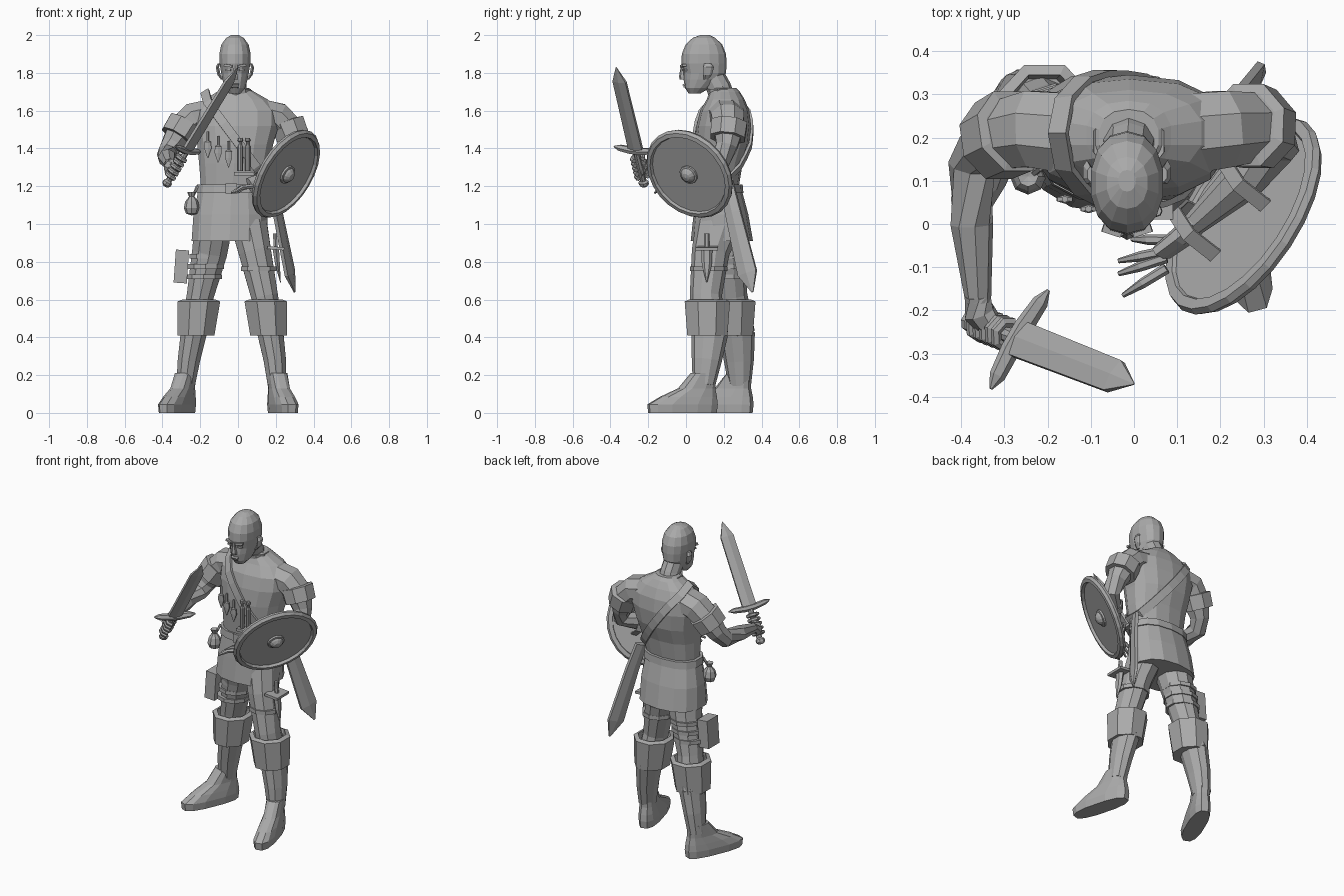
import bpy, bmesh
from math import sin, cos, pi, radians
from mathutils import Vector, Matrix

if "Cube" in bpy.data.objects:
    bpy.data.objects.remove(bpy.data.objects["Cube"])

grey = bpy.data.materials.new("Plain grey")
grey.use_nodes = True
grey.diffuse_color = (0.4, 0.4, 0.4, 1)
grey.node_tree.nodes["Principled BSDF"].inputs["Base Color"].default_value = (0.4, 0.4, 0.4, 1)


def finish(name, bm):
    bmesh.ops.remove_doubles(bm, verts=bm.verts, dist=0.0001)
    bmesh.ops.recalc_face_normals(bm, faces=bm.faces)
    mesh = bpy.data.meshes.new(name)
    bm.to_mesh(mesh)
    bm.free()
    mesh.materials.append(grey)
    ob = bpy.data.objects.new(name, mesh)
    bpy.context.collection.objects.link(ob)
    return ob


def spow(v, p):
    return abs(v) ** p * (1 if v >= 0 else -1)


def tube(name, rings, n=8, ref=(0, 1, 0), flat=False, power=1, hub=None, closed=False):
    """Skin elliptical rings (x, y, z, radius_u, radius_v) along a path."""
    bm = bmesh.new()
    pts = [Vector(r[:3]) for r in rings]
    loops, last = [], len(pts) - 1
    for i, r in enumerate(rings):
        before = pts[i - 1] if i or closed else pts[0]
        after = pts[(i + 1) % len(pts)] if i < last or closed else pts[last]
        t = Vector((0, 0, 1)) if flat else (after - before).normalized()
        side = pts[i] - Vector(hub) if hub else Vector(ref)
        u = side.cross(t).normalized()
        v = t.cross(u)
        angles = [(k + 0.5) * 2 * pi / n for k in range(n)]
        loops.append([bm.verts.new(pts[i] + u * r[3] * spow(cos(a), power)
                                   + v * r[4] * spow(sin(a), power)) for a in angles])
    pairs = list(zip(loops, loops[1:])) + ([(loops[-1], loops[0])] if closed else [])
    for a, b in pairs:
        for k in range(n):
            j = (k + 1) % n
            bm.faces.new((a[k], a[j], b[j], b[k]))
    if not closed:
        bm.faces.new(loops[0])
        bm.faces.new(loops[-1])
    return finish(name, bm)


def lathe(name, profile, centre, axis=(0, 0, 1), n=10):
    """Spin (radius, height) points about an axis."""
    bm = bmesh.new()
    line = [bm.verts.new((r, 0, h)) for r, h in profile]
    edges = [bm.edges.new(p) for p in zip(line, line[1:])]
    bmesh.ops.spin(bm, geom=line + edges, cent=(0, 0, 0), axis=(0, 0, 1),
                   angle=2 * pi, steps=n, use_merge=True)
    turn = Vector(axis).to_track_quat("Z", "Y").to_matrix().to_4x4()
    bm.transform(Matrix.Translation(centre) @ turn)
    return finish(name, bm)


def box(name, centre, size, turn=(0, 0, 0)):
    bm = bmesh.new()
    bmesh.ops.create_cube(bm, size=1, matrix=Matrix.Diagonal((*size, 1)))
    ob = finish(name, bm)
    ob.location = centre
    ob.rotation_euler = [radians(a) for a in turn]
    return ob


# Tunic, skirt and belt
BULGE = 0.85
torso = [(-.03, .17, 1.2, .17, .11), (-.02, .175, 1.32, .19, .125), (-.015, .19, 1.42, .205, .145),
         (-.01, .2, 1.52, .23, .145), (-.01, .205, 1.6, .23, .13), (-.01, .21, 1.66, .17, .1),
         (-.012, .205, 1.7, .1, .08), (-.012, .2, 1.72, .07, .065)]
tube("tunic", torso, 14, flat=True, power=BULGE)
tube("skirt", [(-.045, .19, .91, .17, .13), (-.045, .19, .91, .205, .165), (-.04, .185, 1.05, .2, .145),
               (-.035, .175, 1.2, .175, .115)], 14, flat=True, power=BULGE)
tube("belt", [(-.035, .175, z, .185 + e, .125 + e) for z, e in
              ((1.165, -.02), (1.165, .004), (1.21, 0), (1.21, -.02))], 14, flat=True, power=BULGE)
box("belt_buckle", (-.035, .047, 1.188), (.06, .015, .055))
tube("collar", [(-.012, .195, 1.69, .09, .08), (-.012, .19, 1.715, .085, .08),
                (-.012, .19, 1.71, .06, .06)], 10, flat=True)


def surface(x, z, side):
    """Depth of the tunic surface at x and z, front (-1) or back (1)."""
    for a, b in zip(torso, torso[1:]):
        if a[2] <= z <= b[2]:
            f = (z - a[2]) / (b[2] - a[2])
            cx, cy, _, rx, ry = [p + (q - p) * f for p, q in zip(a, b)]
            d = min(1, abs(x - cx) / rx)
            return cy + side * (ry * (1 - d ** (2 / BULGE)) ** (BULGE / 2) + 0.008)


# Shoulder strap running over the right shoulder and round the left hip
path = []
for side, order in ((-1, range(8)), (1, range(7, -1, -1))):
    for i in order:
        x, z = -.16 + .3 * i / 7, 1.645 - .4 * i / 7
        path.append((x, surface(x, z, side), z, .034, .01))
path.append((-.175, .21, 1.7, .034, .01))
tube("shoulder_strap", path, 4, hub=(-.02, .19, 1.45), closed=True)

# Throwing knives and vials hanging from the strap
for i in range(3):
    x, z = -.16 + .055 * i, 1.49 - .025 * i
    y = surface(x, z - .06, -1) - .012
    tube("throwing_knife", [(x, y, z, .008, .008), (x, y, z - .05, .008, .008), (x, y, z - .055, .02, .01),
                            (x, y, z - .09, .022, .008), (x, y, z - .14, .002, .002)], 6)
for x in (.012, .052):
    y = surface(x, 1.36, -1) - .015
    lathe("vial", [(0, 0), (.014, 0), (.014, .13), (.008, .14), (.008, .155), (.014, .16), (.012, .175), (0, .175)],
          (x, y, 1.28), n=8)
box("vial_holder", (.035, .035, 1.265), (.11, .05, .018))

# Head and neck
HX = -.016
tube("neck", [(-.012, .2, 1.64, .075, .07), (-.012, .175, 1.72, .06, .065), (HX, .13, 1.8, .06, .065)], 10)
skull = ((1.69, .045, .03, .03), (1.72, .06, .055, .065), (1.765, .087, .068, .1), (1.8, .1, .075, .112),
         (1.85, .095, .083, .12), (1.9, .095, .085, .117), (1.95, .095, .074, .097),
         (1.985, .095, .048, .06), (2, .1, .02, .025))
tube("head", [(HX, y, z, rx, ry) for z, y, rx, ry in skull], 14, flat=True, power=.9)
tube("nose", [(HX, -.018, 1.765, .018, .015), (HX, -.02, 1.78, .018, .017), (HX, -.02, 1.81, .01, .012),
              (HX, -.02, 1.84, .008, .006)], 6, flat=True)
box("upper_lip", (HX, -.008, 1.738), (.045, .02, .009), (20, 0, 0))
box("lower_lip", (HX, -.003, 1.726), (.036, .02, .009), (-15, 0, 0))
for s in (-1, 1):
    box("brow", (HX + s * .035, -.015, 1.838), (.045, .02, .013), (0, s * -8, s * 18))
    box("eyelid", (HX + s * .035, -.006, 1.815), (.028, .016, .01), (0, 0, s * 18))
    tube("ear", [(HX + s * .068, .105, 1.765, .008, .012), (HX + s * .085, .115, 1.79, .01, .022),
                 (HX + s * .093, .12, 1.83, .01, .028), (HX + s * .085, .115, 1.85, .008, .018)], 6, flat=True)

# Legs, boots and folded boot cuffs
legs = {
    "left": [(.06, .17, .99, .1, .12), (.09, .13, .85, .09, .1), (.14, .105, .62, .075, .085),
             (.172, .125, .42, .072, .098), (.195, .11, .28, .062, .08), (.207, .095, .15, .052, .06)],
    "right": [(-.13, .19, .99, .105, .12), (-.15, .215, .85, .098, .1), (-.2, .24, .62, .075, .085),
              (-.235, .27, .42, .072, .095), (-.26, .28, .28, .062, .08), (-.277, .285, .15, .052, .06)]}
for which, rings in legs.items():
    s = 1 if which == "left" else -1
    tube(which + "_thigh", rings[:3] + [rings[3]], 10)
    x, y = rings[2][0] + s * .012, rings[2][1] + .008
    tube(which + "_boot_cuff", [(x + s * .01, y, .41, .105, .115), (x - s * .005, y, .59, .122, .13),
                                (x - s * .005, y, .6, .095, .105), (x, y, .55, .085, .095)], 8, flat=True)
    tube(which + "_boot_shaft", rings[3:], 10)
    # Foot: stacked outlines given by height, toe, heel and half width
    outline = ((0, -.305, .07, .056), (.045, -.31, .075, .06), (.085, -.24, .07, .056),
               (.13, -.14, .06, .05), (.21, -.07, .06, .05))
    foot = tube(which + "_foot", [(0, (a + b) / 2, z, w, (b - a) / 2) for z, a, b, w in outline],
                12, flat=True, power=.75)
    foot.location = (rings[5][0], rings[5][1], 0)
    foot.rotation_euler.z = radians(15 if s > 0 else -23)

# Arms: sleeve, flared sleeve cuff, bare arm
arms = {
    "left": [(.13, .21, 1.585, .08, .1), (.21, .22, 1.565, .085, .095), (.275, .225, 1.5, .08, .085),
             (.31, .215, 1.41, .06, .06), (.33, .185, 1.34, .055, .055), (.25, .1, 1.295, .052, .05),
             (.14, 0, 1.24, .03, .028)],
    "right": [(-.15, .21, 1.585, .08, .1), (-.235, .22, 1.565, .085, .095), (-.3, .205, 1.5, .08, .085),
              (-.35, .18, 1.42, .06, .06), (-.375, .135, 1.37, .055, .055), (-.375, .0, 1.35, .05, .048),
              (-.36, -.18, 1.315, .03, .028)]}
for which, rings in arms.items():
    tube(which + "_sleeve", rings[:3], 8)
    tube(which + "_arm", rings[2:], 8)
    a, b = Vector(rings[2][:3]), Vector(rings[3][:3])
    cuff = ((-.45, .075), (-.4, .098), (.5, .094), (.5, .075), (.2, .07))
    tube(which + "_sleeve_cuff", [(*a.lerp(b, f), r, r * 1.05) for f, r in cuff], 8)

# Sword, laid out along its own axis
pommel, tip = Vector((-.385, -.22, 1.2)), Vector((0, -.37, 1.83))
axis = (tip - pommel).normalized()
cross = Vector((.12, .235, -.05))
cross = (cross - axis * cross.dot(axis)).normalized()
face = axis.cross(cross)


def along(s, u, v):
    return (*(pommel + axis * s), u, v)


length = (tip - pommel).length
tube("sword_blade", [along(.22, .05, .016), along(length - .09, .046, .014), along(length, .002, .002)], 6, ref=face)
tube("sword_grip", [along(.02, .016, .016), along(.12, .02, .018), along(.22, .016, .016)], 8, ref=face)
tube("sword_pommel", [along(0, .015, .015), along(.012, .028, .024), along(.028, .028, .024), along(.04, .014, .014)],
     8, ref=face)
middle = pommel + axis * .22
tube("sword_guard", [(*(middle + cross * d + axis * abs(d) * .12), w, w * .8) for d, w in
                     ((-.133, .004), (-.1, .02), (-.03, .024), (.03, .024), (.1, .02), (.133, .004))], 6, ref=axis)

# Right hand wrapped round the grip
tube("right_palm", [(-.362, -.165, 1.32, .03, .03), (-.358, -.205, 1.305, .043, .036),
                    (*(pommel + axis * .115), .045, .03)], 8)
for i in range(5):
    knuckle = pommel + axis * (.065 + .028 * i)
    curl = [knuckle + .031 * (cross * cos(a * .9) + face * sin(a * .9)) for a in range(6)]
    tube("right_finger", [(*p, .013, .012) for p in curl], 6, ref=axis)

# Left hand with spread fingers
tube("left_palm", [(.15, .01, 1.245, .03, .028), (.11, -.03, 1.22, .045, .025), (.065, -.065, 1.2, .05, .02)], 8)
for y, reach in ((-.035, .07), (-.085, .1), (-.115, .1), (-.165, .09)):
    base = Vector((.075, -.07 + (y + .1) * .5, 1.2))
    end = Vector((.065 - reach, y, 1.165))
    bend = base.lerp(end, .55) + Vector((0, 0, .012))
    tube("left_finger", [(*base, .014, .013), (*bend, .013, .012), (*end, .006, .006)], 6)

# Round shield with rim, boss and arm straps
hub, out = Vector((.255, .018, 1.265)), Vector((.74, -.49, -.456)).normalized()
lathe("shield", [(0, .004), (.222, .004), (.228, .02), (.25, .016), (.261, 0), (.255, -.016), (.23, -.018),
                 (.225, -.01), (0, -.01)], hub, out, 24)
lathe("shield_boss", [(0, .045), (.022, .04), (.036, .028), (.042, .018), (.052, .015), (.052, .003), (0, .003)],
      hub, out, 12)
reach = (Vector(arms["left"][6][:3]) - Vector(arms["left"][4][:3])).normalized()
reach = (reach - out * reach.dot(out)).normalized()
across = out.cross(reach)
core = Vector(arms["left"][5][:3])
for d in (-.075, .1):
    base = hub + reach * d
    base += across * (core - hub).dot(across)
    loop = [base + across * w - out * h for w, h in ((-.075, .01), (-.06, .09), (0, .125), (.06, .09), (.075, .01))]
    tube("shield_strap", [(*p, .006, .025) for p in loop], 4, ref=reach)

# Scabbard at the left hip
tube("scabbard", [(.17, .215, 1.22, .042, .02), (.21, .25, 1.06, .05, .02), (.275, .325, .74, .062, .018),
                  (.3, .352, .64, .006, .006)], 6, ref=(1, -.4, 0))

# Belt pouch
lathe("pouch", [(0, 0), (.03, .01), (.042, .04), (.034, .075), (.014, .1), (.024, .125), (0, .12)],
      (-.245, .11, 1.045), n=8)
tube("pouch_cord", [(-.24, .11, 1.14, .008, .008), (-.215, .13, 1.2, .008, .008)], 5)

# Right thigh case with its straps
box("thigh_case", (-.3, .2, .775), (.07, .11, .175), (0, 4, 0))
for z in (.72, .775, .83):
    x = -.15 - (.85 - z) * .22
    tube("case_strap", [(x - .005, .222, z + h, r, r) for h, r in
                        ((-.012, .08), (-.012, .103), (.012, .103), (.012, .08))], 10, flat=True)

# Left thigh dagger
tube("dagger", [(.195, .11, .95, .012, .014), (.2, .11, .88, .012, .014), (.2, .11, .87, .02, .03),
                (.21, .11, .78, .014, .026), (.225, .11, .69, .002, .002)], 6)
box("dagger_guard", (.2, .11, .872), (.09, .12, .016), (0, 5, 0))
tube("dagger_strap", [(.11, .12, z, r, r) for z, r in ((.75, .08), (.75, .1), (.775, .1), (.775, .08))], 10, flat=True)
